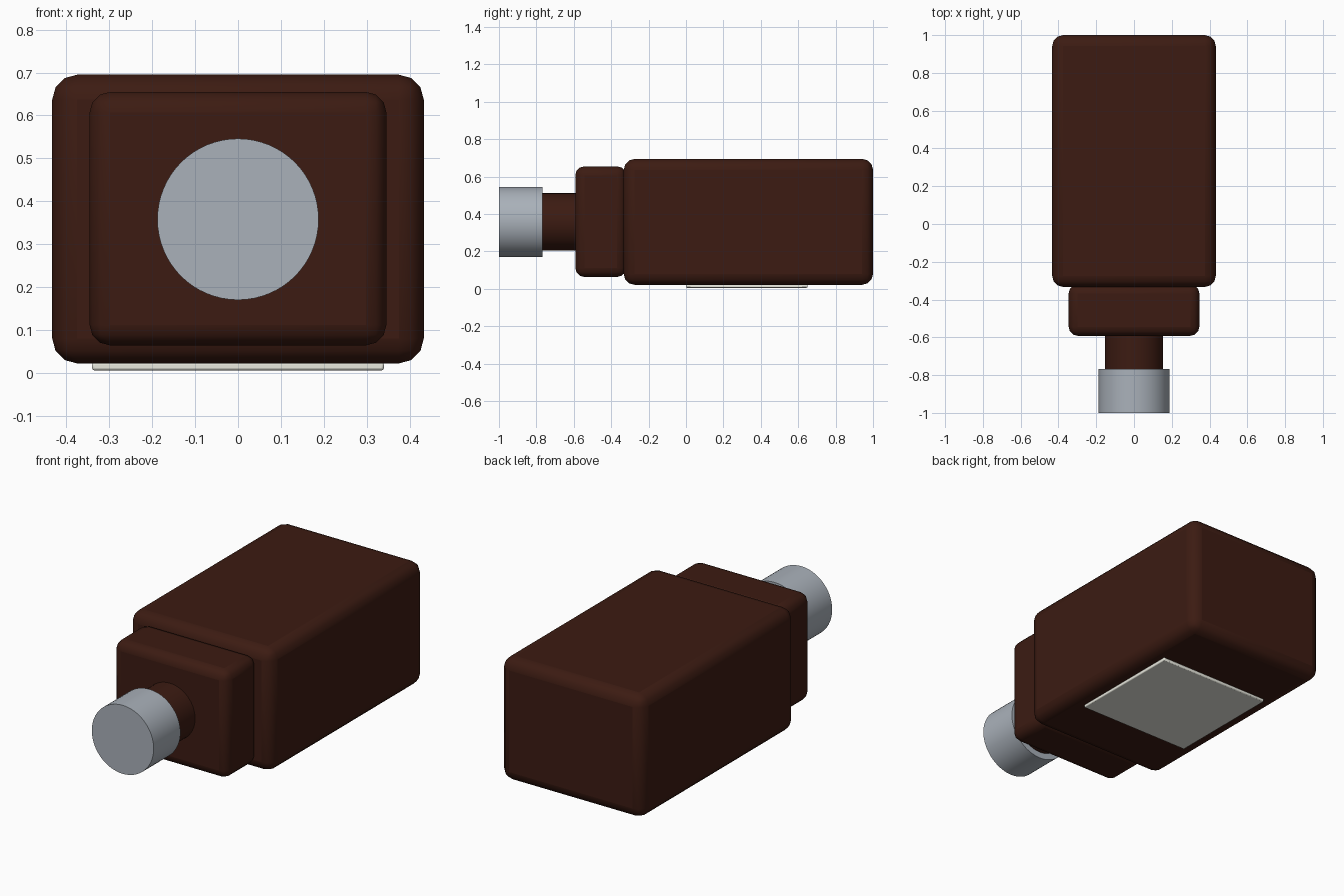
import bpy, math

cube = bpy.data.objects.get("Cube")
if cube:
    bpy.data.objects.remove(cube, do_unlink=True)

AXIS_Z = 0.358  # height of the bottle's long axis


def material(name, color, roughness, metallic=0.0):
    mat = bpy.data.materials.new(name)
    mat.use_nodes = True
    mat.diffuse_color = (*color, 1)
    bsdf = mat.node_tree.nodes["Principled BSDF"]
    bsdf.inputs["Base Color"].default_value = (*color, 1)
    bsdf.inputs["Roughness"].default_value = roughness
    bsdf.inputs["Metallic"].default_value = metallic
    return mat


def finish(name, mat):
    obj = bpy.context.object
    obj.name = obj.data.name = name
    obj.data.materials.append(mat)
    bpy.ops.object.shade_smooth_by_angle(angle=math.radians(35))
    return obj


def rounded_box(name, half_x, y0, y1, z0, z1, bevel, mat, segments=3):
    bpy.ops.mesh.primitive_cube_add(
        size=1, location=(0, (y0 + y1) / 2, (z0 + z1) / 2))
    bpy.context.object.scale = (2 * half_x, y1 - y0, z1 - z0)
    bpy.ops.object.transform_apply(location=False, rotation=False, scale=True)
    obj = finish(name, mat)
    mod = obj.modifiers.new("rounded_edges", "BEVEL")
    mod.width = bevel
    mod.segments = segments
    return obj


def cylinder(name, radius, y0, y1, mat):
    bpy.ops.mesh.primitive_cylinder_add(
        vertices=64, radius=radius, depth=y1 - y0,
        location=(0, (y0 + y1) / 2, AXIS_Z), rotation=(math.pi / 2, 0, 0))
    return finish(name, mat)


amber = material("amber_glass", (0.045, 0.011, 0.006), 0.3)
grey = material("cap_grey", (0.40, 0.44, 0.49), 0.5)
paper = material("label_paper", (0.82, 0.82, 0.74), 0.8)

# Bottle lying on its label side, cap toward the front
rounded_box("bottle_body", 0.433, -0.333, 1.0, 0.022, 0.695, 0.058, amber)
rounded_box("bottle_shoulder", 0.346, -0.592, -0.32, 0.064, 0.655, 0.048, amber)
cylinder("bottle_neck", 0.154, -0.79, -0.57, amber)
cylinder("screw_cap", 0.188, -1.0, -0.768, grey)

# Blank label on the underside
rounded_box("label", 0.34, 0.0, 0.65, 0.006, 0.024, 0.005, paper, 2)
